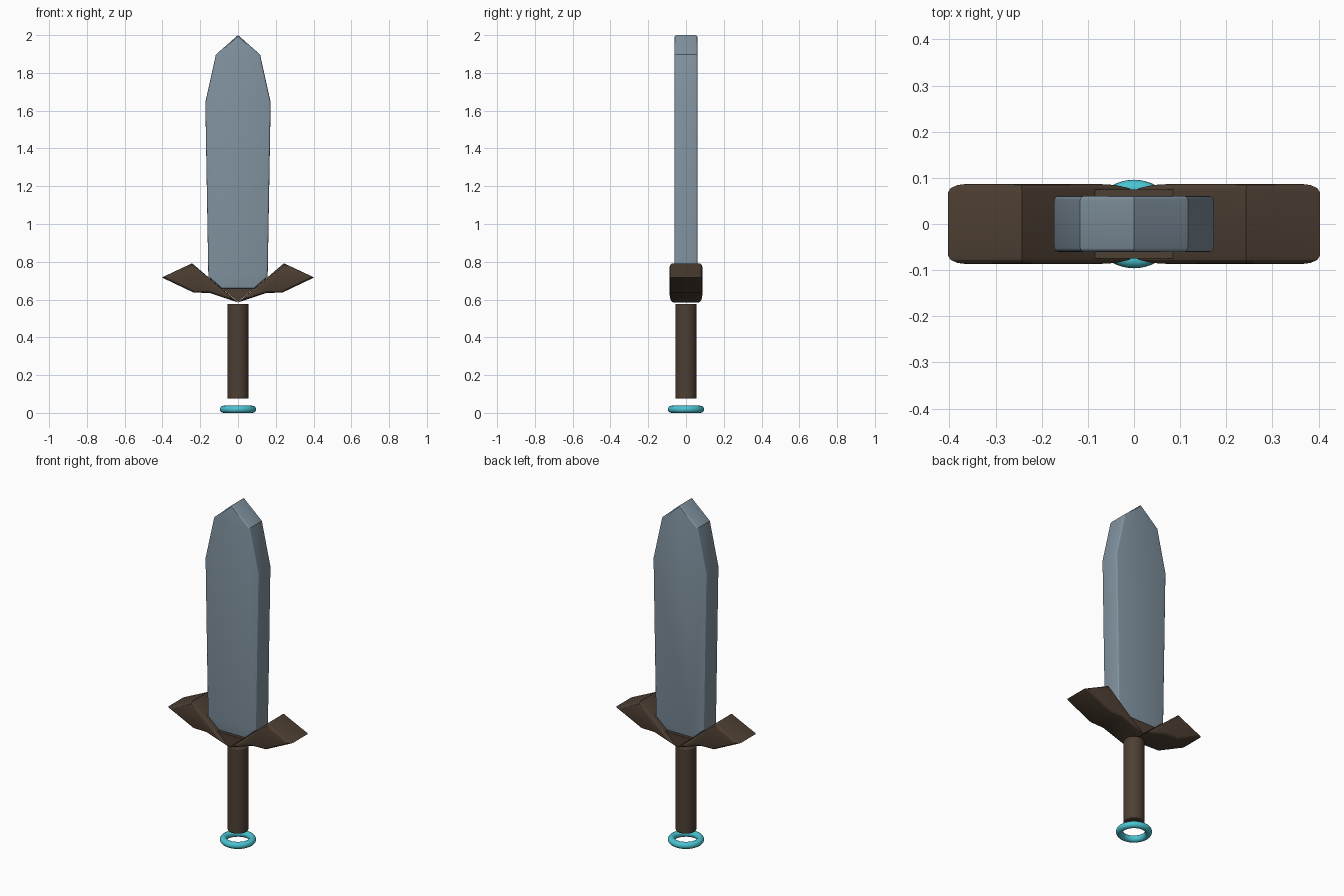
import bpy, bmesh, math

if "Cube" in bpy.data.objects:
    bpy.data.objects.remove(bpy.data.objects["Cube"])


def material(name, rgb):
    m = bpy.data.materials.new(name)
    m.diffuse_color = (*rgb, 1)
    m.use_nodes = True
    m.node_tree.nodes["Principled BSDF"].inputs["Base Color"].default_value = m.diffuse_color
    return m


steel = material("steel", (0.22, 0.29, 0.35))
leather = material("brown", (0.075, 0.05, 0.033))
cyan = material("cyan", (0.07, 0.55, 0.65))


def finish(obj, name, mat, angle=25):
    obj.name = name
    obj.data.materials.append(mat)
    bpy.ops.object.select_all(action='DESELECT')
    obj.select_set(True)
    bpy.context.view_layer.objects.active = obj
    bpy.ops.object.shade_smooth_by_angle(angle=math.radians(angle))
    return obj


def slab(name, profile, half, round_size, mat):
    """Extrude an x-z profile along y and round its front and back rims."""
    bm = bmesh.new()
    face = bm.faces.new([bm.verts.new((x, -half, z)) for x, z in profile])
    out = bmesh.ops.extrude_face_region(bm, geom=[face], use_keep_orig=True)
    for v in out["geom"]:
        if isinstance(v, bmesh.types.BMVert):
            v.co.y = half
    bmesh.ops.recalc_face_normals(bm, faces=bm.faces)
    rims = [e for e in bm.edges
            if abs(e.verts[0].co.y - e.verts[1].co.y) < 1e-5]
    if round_size:
        bmesh.ops.bevel(bm, geom=rims, offset=round_size, segments=3,
                        profile=0.5, affect='EDGES', clamp_overlap=True)
    bmesh.ops.recalc_face_normals(bm, faces=bm.faces)
    me = bpy.data.meshes.new(name)
    bm.to_mesh(me)
    bm.free()
    obj = bpy.data.objects.new(name, me)
    bpy.context.collection.objects.link(obj)
    return finish(obj, name, mat)


# Blade: half outline mirrored across the centre line
half_blade = [(0.085, 0.657), (0.157, 0.72), (0.173, 1.644), (0.117, 1.897)]
blade_outline = (half_blade + [(0, 2.0)]
                 + [(-x, z) for x, z in reversed(half_blade)])
slab("blade", blade_outline, 0.061, 0.011, steel)

# Guard wings, meeting in a point under the blade
wing = [(0, 0.585), (0.15, 0.635), (0.235, 0.637), (0.403, 0.717), (0.243, 0.792)]
for side, label in ((1, "right"), (-1, "left")):
    slab("guard_wing_" + label, [(side * x, z) for x, z in wing],
         0.087, 0.018, leather)

# Wedge filling the gap between the wings
slab("guard_centre", [(0, 0.588), (0.085, 0.659), (-0.085, 0.659)],
     0.075, 0, leather)

# Grip
bpy.ops.mesh.primitive_cylinder_add(vertices=32, radius=0.056, depth=0.502,
                                    location=(0, 0, 0.326))
grip = finish(bpy.context.object, "grip", leather, 40)
bevel = grip.modifiers.new("rim", 'BEVEL')
bevel.width = 0.006
bevel.segments = 2
bevel.limit_method = 'ANGLE'
bevel.angle_limit = math.radians(40)

# Pommel ring
bpy.ops.mesh.primitive_torus_add(major_segments=48, minor_segments=16,
                                 major_radius=0.077, minor_radius=0.019,
                                 location=(0, 0, 0.019))
finish(bpy.context.object, "pommel_ring", cyan, 40)
